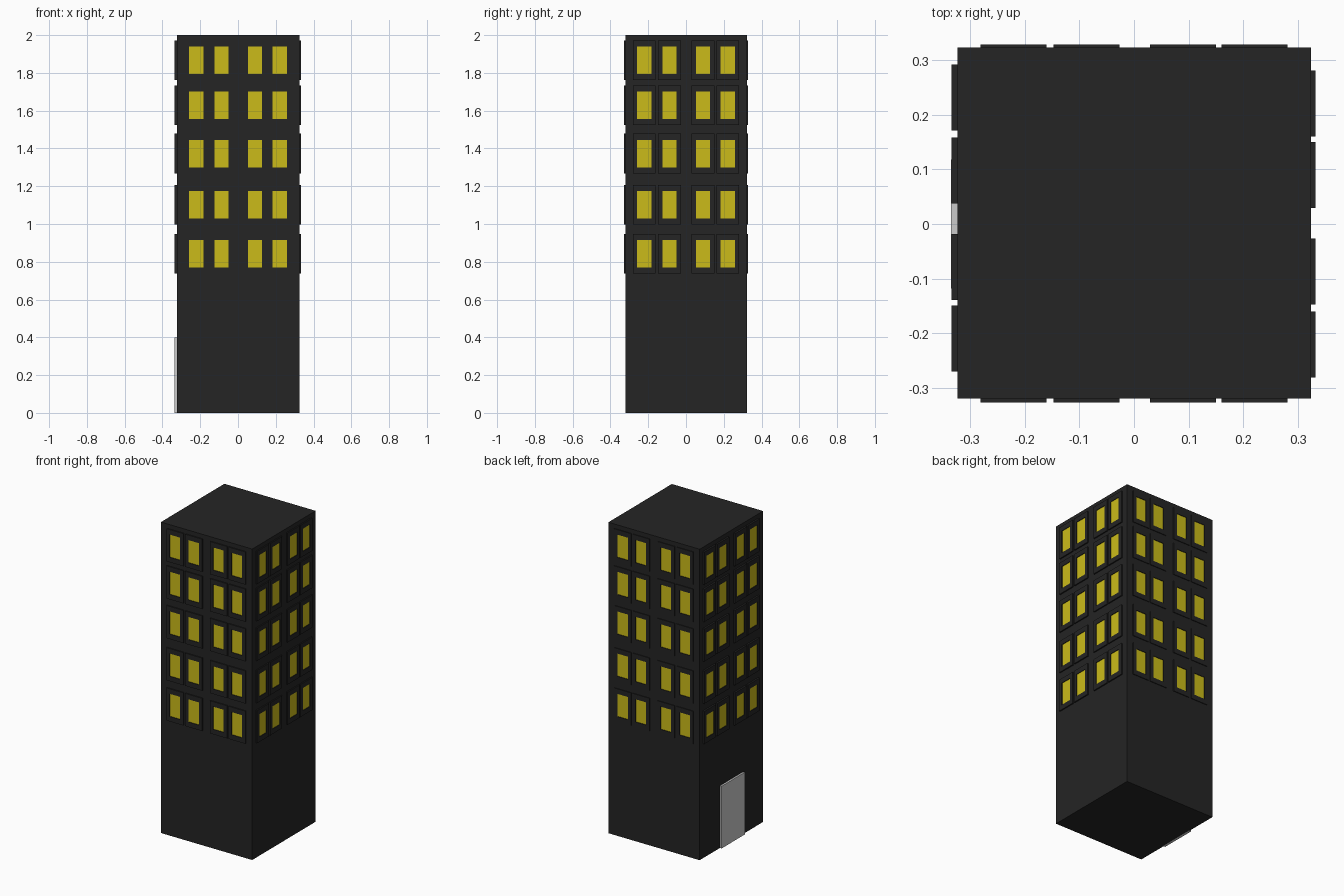
import bpy, bmesh
from math import pi
from mathutils import Matrix, Vector

if "Cube" in bpy.data.objects:
    bpy.data.objects.remove(bpy.data.objects["Cube"])


def material(name, rgb):
    m = bpy.data.materials.new(name)
    m.diffuse_color = (*rgb, 1)
    m.use_nodes = True
    m.node_tree.nodes["Principled BSDF"].inputs["Base Color"].default_value = m.diffuse_color
    return m


dark = material("dark_wall", (0.018, 0.018, 0.018))
yellow = material("lit_glass", (0.6, 0.5, 0.01))


def add_box(bm, lo, hi):
    lo, hi = Vector(lo), Vector(hi)
    mat = Matrix.Translation((lo + hi) / 2) @ Matrix.Diagonal((*(hi - lo), 1))
    return bmesh.ops.create_cube(bm, size=1, matrix=mat)["verts"]


def finish(bm, name, mats=()):
    me = bpy.data.meshes.new(name)
    bm.to_mesh(me)
    bm.free()
    ob = bpy.data.objects.new(name, me)
    bpy.context.collection.objects.link(ob)
    for m in mats:
        me.materials.append(m)
    return ob


def box(name, lo, hi, mats=()):
    bm = bmesh.new()
    add_box(bm, lo, hi)
    return finish(bm, name, mats)


# Tower block and door
box("tower", (-0.324, -0.32, 0), (0.325, 0.324, 2), [dark])
box("door", (-0.336, -0.118, 0), (-0.32, 0.118, 0.4))

# Window grid: column centres along a wall, row centres in height
COLUMNS = (-0.221, -0.087, 0.09, 0.221)
ROWS = (0.843, 1.102, 1.373, 1.628, 1.867)
FRAME_W, FRAME_H = 0.121, 0.21
PANE_W, PANE_H = 0.075, 0.146
RECESS = 0.004


def windows(name, angle, face, shift=0, flip=1):
    """Raised frames with recessed panes, made facing -y then turned."""
    bm = bmesh.new()
    for c in COLUMNS:
        x = flip * c + shift
        for z in ROWS:
            verts = add_box(bm, (x - FRAME_W / 2, -face, z - FRAME_H / 2),
                            (x + FRAME_W / 2, -face + 0.02, z + FRAME_H / 2))
            faces = {f for v in verts for f in v.link_faces}
            pane = min(faces, key=lambda f: f.calc_center_median().y)
            # Ring of the frame, then the pane pushed inwards
            bmesh.ops.inset_individual(bm, faces=[pane], thickness=0.02)
            for v in pane.verts:
                v.co.x = x + (PANE_W / 2 if v.co.x > x else -PANE_W / 2)
                v.co.z = z + (PANE_H / 2 if v.co.z > z else -PANE_H / 2)
            new = bmesh.ops.extrude_discrete_faces(bm, faces=[pane])["faces"][0]
            for v in new.verts:
                v.co.y += RECESS
            new.material_index = 1
    bm.transform(Matrix.Rotation(angle, 4, 'Z'))
    finish(bm, name, [dark, yellow])


windows("front_windows", 0, 0.327)
windows("right_windows", pi / 2, 0.333)
windows("back_windows", pi, 0.329, flip=-1)
windows("left_windows", -pi / 2, 0.335, shift=-0.011)
